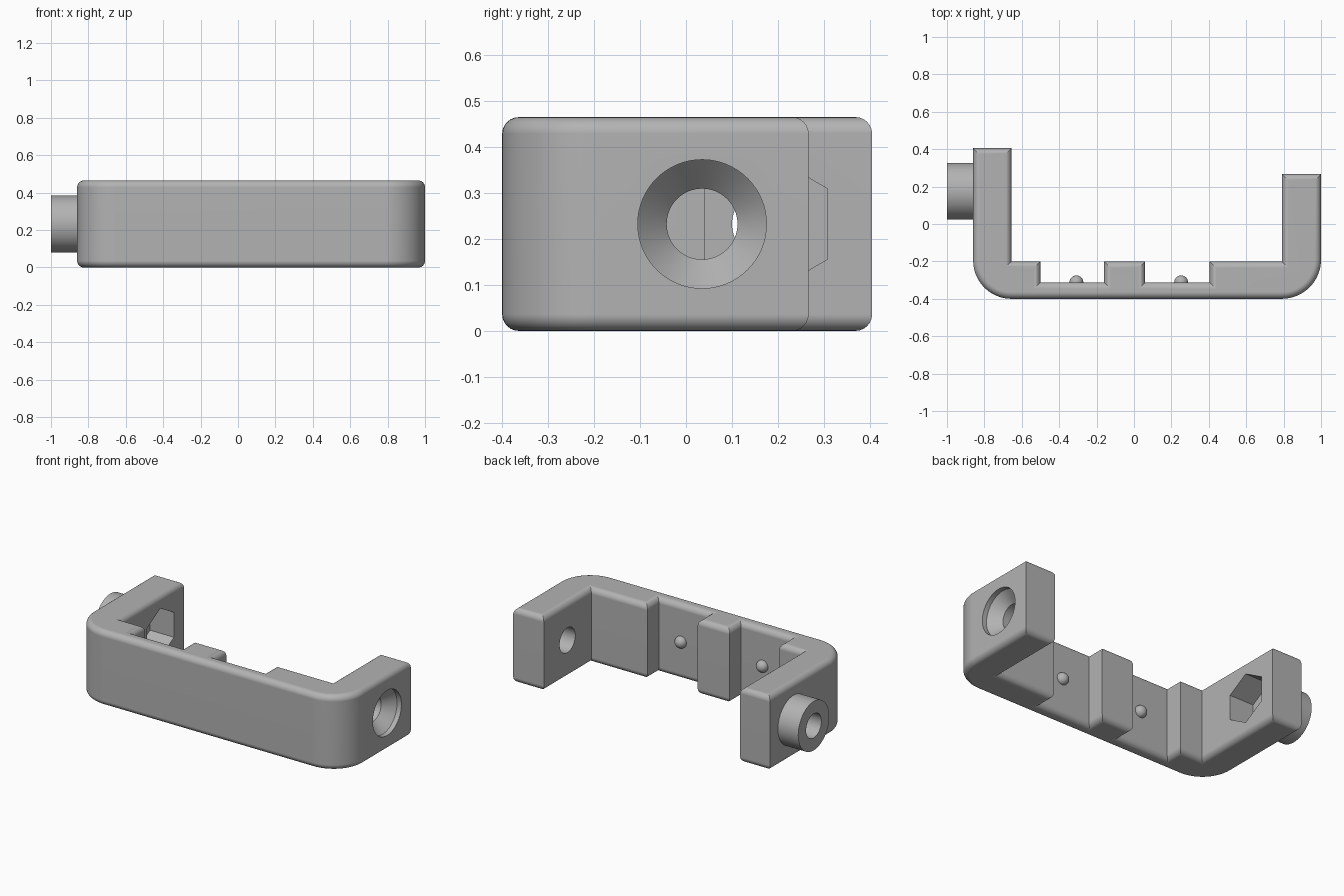
import bpy, bmesh
from math import sin, cos, pi

cube = bpy.data.objects.get("Cube")
if cube:
    bpy.data.objects.remove(cube, do_unlink=True)

HEIGHT, MID, ROUND = 0.465, 0.2325, 0.036
BOSS_Y, SCREW_Y = 0.175, 0.035

grey = bpy.data.materials.new("plain grey")
grey.use_nodes = True
GREY = (0.45, 0.45, 0.45, 1)
grey.diffuse_color = GREY
grey.node_tree.nodes["Principled BSDF"].inputs["Base Color"].default_value = GREY


def finish(name, bm):
    bmesh.ops.recalc_face_normals(bm, faces=bm.faces)
    mesh = bpy.data.meshes.new(name)
    bm.to_mesh(mesh)
    bm.free()
    mesh.materials.append(grey)
    obj = bpy.data.objects.new(name, mesh)
    bpy.context.collection.objects.link(obj)
    return obj


def turned(name, profile, y, sides=64):
    """Solid turned about an axis along x; profile is (x, radius) pairs."""
    bm = bmesh.new()
    rings = []
    for x, r in profile:
        angles = [2 * pi * i / sides for i in range(sides)]
        rings.append([bm.verts.new((x, y + r * sin(a), MID + r * cos(a))) for a in angles])
    for a, b in zip(rings, rings[1:]):
        for i in range(sides):
            j = (i + 1) % sides
            bm.faces.new((a[i], a[j], b[j], b[i]))
    bm.faces.new(rings[0])
    bm.faces.new(rings[-1])
    return finish(name, bm)


def arc(cx, cy, r, start, steps=16):
    angles = [start + pi / 2 * i / steps for i in range(steps + 1)]
    return [(cx + r * cos(a), cy + r * sin(a)) for a in angles]


def activate(obj):
    bpy.ops.object.select_all(action="DESELECT")
    obj.select_set(True)
    bpy.context.view_layer.objects.active = obj


def combine(obj, tool, operation):
    mod = obj.modifiers.new(operation, "BOOLEAN")
    mod.operation, mod.solver, mod.object = operation, "EXACT", tool
    activate(obj)
    bpy.ops.object.modifier_apply(modifier=mod.name)
    bpy.data.objects.remove(tool, do_unlink=True)


# Bracket: plan outline with two recesses, extruded, top and bottom rims rounded
outline = arc(-0.655, -0.195, 0.205, pi) + arc(0.79, -0.19, 0.21, 1.5 * pi)
outline += [(1, 0.267), (0.79, 0.267), (0.79, -0.2)]
for right, left in ((0.405, 0.06), (-0.16, -0.5)):
    outline += [(right, -0.2), (right, -0.312), (left, -0.312), (left, -0.2)]
outline += [(-0.655, -0.2), (-0.655, 0.405), (-0.86, 0.405)]

bm = bmesh.new()
base = bm.faces.new([bm.verts.new((x, y, 0)) for x, y in outline])
grown = bmesh.ops.extrude_face_region(bm, geom=[base], use_keep_orig=True)["geom"]
for v in grown:
    if isinstance(v, bmesh.types.BMVert):
        v.co.z = HEIGHT
bmesh.ops.recalc_face_normals(bm, faces=bm.faces)
rims = [e for e in bm.edges if abs(e.verts[0].co.z - e.verts[1].co.z) < 0.001]
bmesh.ops.bevel(bm, geom=rims, offset=ROUND, offset_type="OFFSET", segments=6,
                profile=0.5, affect="EDGES", clamp_overlap=False)
bracket = finish("bracket", bm)

# Pivot boss on the outside of the long arm
combine(bracket, turned("boss", [(-1, 0.152), (-0.8, 0.152)], BOSS_Y), "UNION")

# Bolt hole, hexagonal nut pocket and countersunk screw hole
combine(bracket, turned("bolt_hole", [(-1.1, 0.075), (-0.7, 0.075)], BOSS_Y), "DIFFERENCE")
combine(bracket, turned("nut_pocket", [(-0.82, 0.154), (-0.6, 0.154)], BOSS_Y - 0.001, 6),
        "DIFFERENCE")
sink = [(0.7, 0.077), (0.905, 0.077), (0.97, 0.14), (1.1, 0.14)]
combine(bracket, turned("screw_hole", sink, SCREW_Y), "DIFFERENCE")

# Smooth the rounded surfaces, keep hard edges and flat faces clean
activate(bracket)
bpy.ops.object.shade_smooth_by_angle(angle=pi / 6)
weighted = bracket.modifiers.new("clean_normals", "WEIGHTED_NORMAL")
weighted.keep_sharp = True

# Locating bumps in the recesses
for name, x in (("right_bump", -0.308), ("left_bump", 0.252)):
    bm = bmesh.new()
    bmesh.ops.create_uvsphere(bm, u_segments=32, v_segments=16, radius=0.037)
    bmesh.ops.translate(bm, verts=bm.verts, vec=(x, -0.312, MID))
    bump = finish(name, bm)
    activate(bump)
    bpy.ops.object.shade_smooth()
